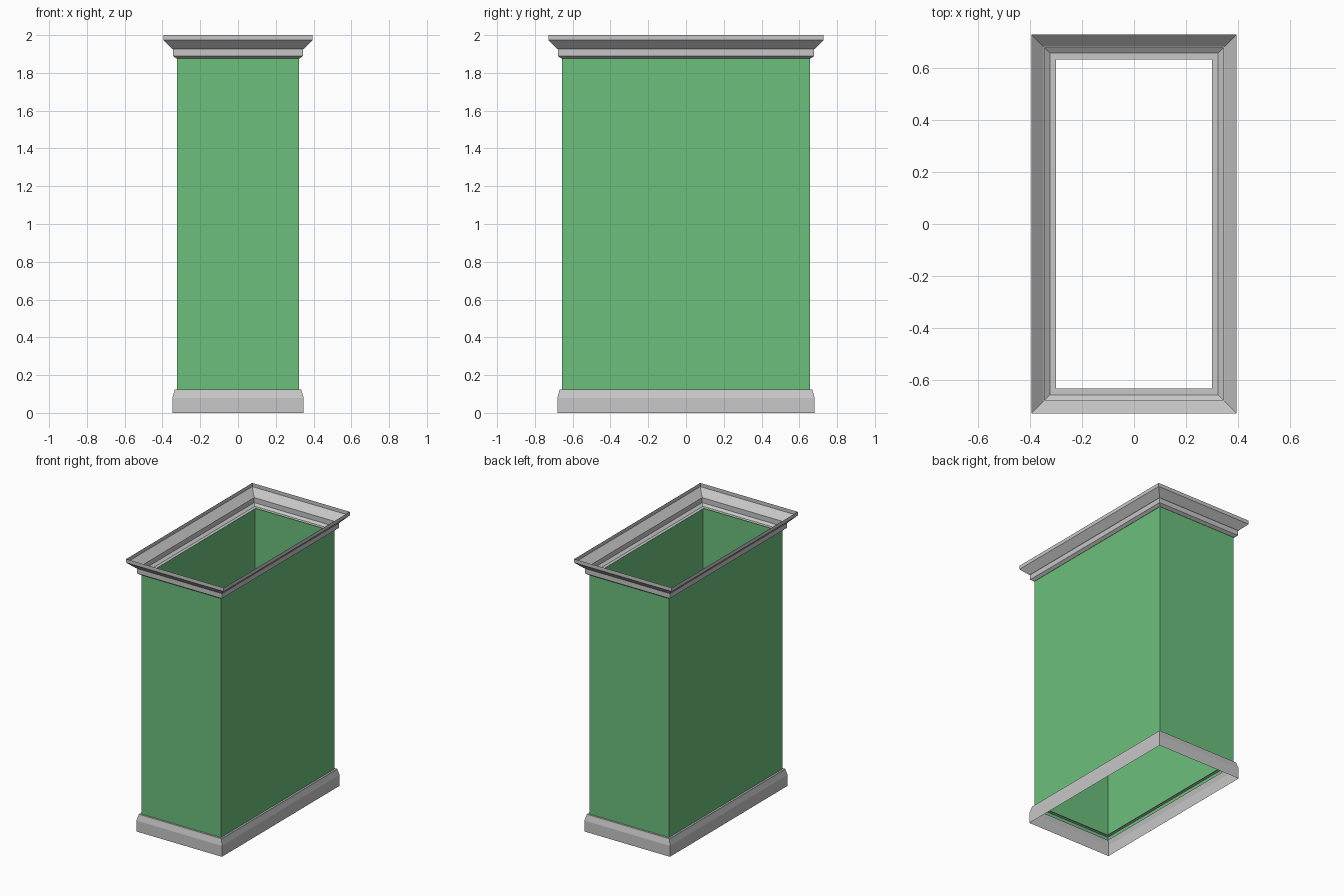
import bpy
import bmesh

cube = bpy.data.objects.get("Cube")
if cube:
    bpy.data.objects.remove(cube, do_unlink=True)

WALL_X, WALL_Y = 0.322, 0.656  # half sizes of the shaft


def make_material(name, colour):
    mat = bpy.data.materials.new(name)
    mat.use_nodes = True
    mat.diffuse_color = colour
    mat.node_tree.nodes["Principled BSDF"].inputs["Base Color"].default_value = colour
    return mat


def rectangular_sweep(name, profile, mat):
    """Sweep a profile of (offset from wall, height) around the rectangle."""
    bm = bmesh.new()
    rings = []
    for out, z in profile:
        x, y = WALL_X + out, WALL_Y + out
        corners = [(-x, -y), (x, -y), (x, y), (-x, y)]
        rings.append([bm.verts.new((cx, cy, z)) for cx, cy in corners])
    for low, high in zip(rings, rings[1:]):
        for i in range(4):
            j = (i + 1) % 4
            bm.faces.new((low[i], low[j], high[j], high[i]))
    mesh = bpy.data.meshes.new(name)
    bm.to_mesh(mesh)
    bm.free()
    mesh.materials.append(mat)
    obj = bpy.data.objects.new(name, mesh)
    bpy.context.collection.objects.link(obj)
    return obj


green = make_material("painted_green", (0.15, 0.52, 0.20, 1))
grey = make_material("trim_grey", (0.57, 0.57, 0.57, 1))

# Open shaft walls
rectangular_sweep("shaft_walls", [(0, 0.10), (0, 1.875)], green)

# Base skirting with an inward lip on top
rectangular_sweep("base_trim", [
    (0.025, 0), (0.025, 0.08), (0.015, 0.115), (0.013, 0.125), (-0.022, 0.125),
], grey)

# Flared crown moulding with an inward lip below
rectangular_sweep("crown_trim", [
    (-0.022, 1.875), (0.002, 1.875), (0.022, 1.889), (0.022, 1.926),
    (0.027, 1.928), (0.073, 1.973), (0.073, 2.0),
], grey)
